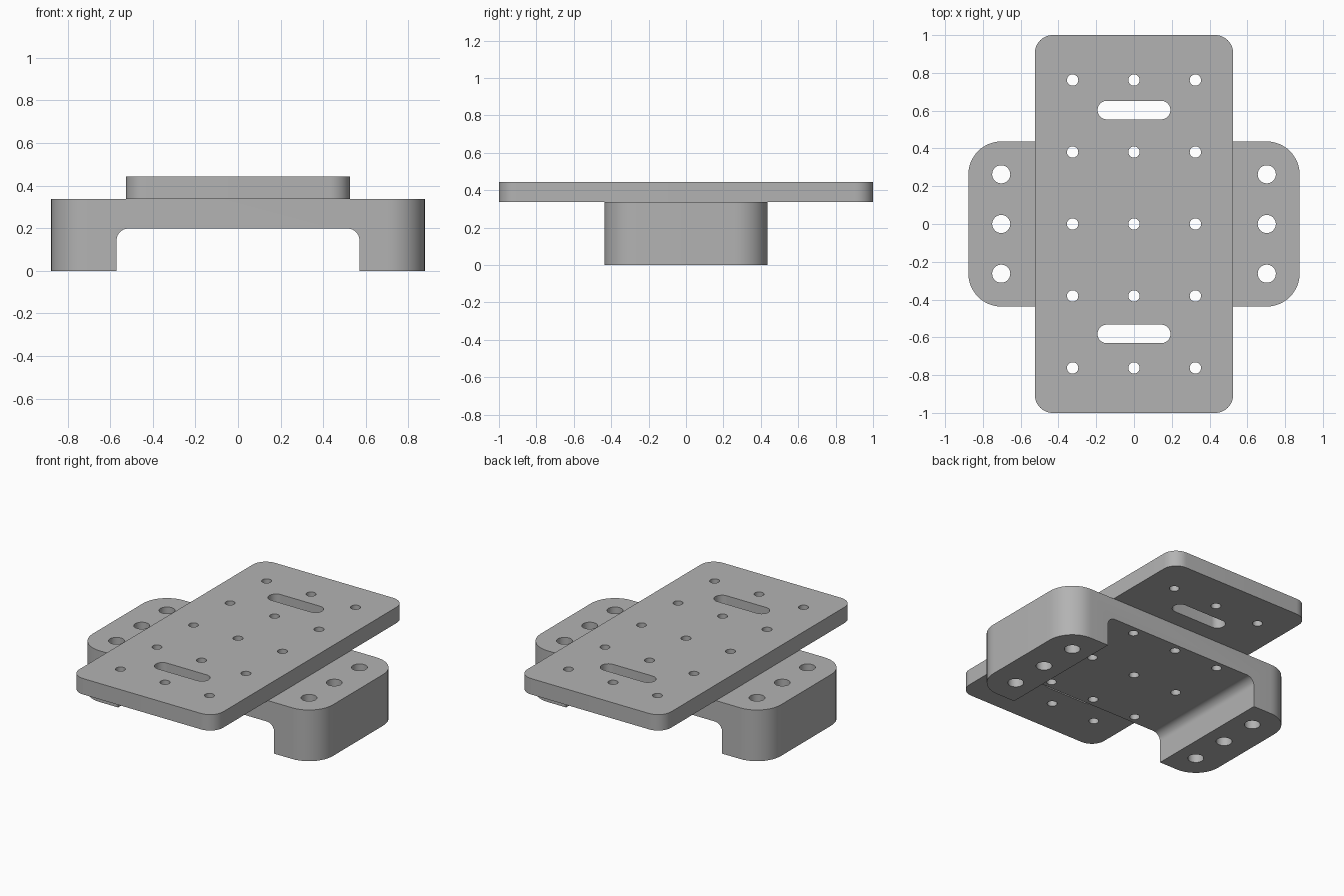
import bpy
import bmesh
from math import sin, cos, pi
from mathutils import Matrix

cube = bpy.data.objects.get("Cube")
if cube:
    bpy.data.objects.remove(cube, do_unlink=True)

grey = bpy.data.materials.new("machined grey")
grey.use_nodes = True
colour = (0.45, 0.45, 0.45, 1)
grey.diffuse_color = colour
grey.node_tree.nodes["Principled BSDF"].inputs["Base Color"].default_value = colour


def rounded(hx, hy, r, cx=0, cy=0, steps=12):
    """Outline of a rounded rectangle; a circle or slot when r fills it."""
    points = []
    for quarter, (sx, sy) in enumerate([(1, 1), (-1, 1), (-1, -1), (1, -1)]):
        for i in range(steps + 1):
            a = (quarter + i / steps) * pi / 2
            p = (cx + sx * (hx - r) + r * cos(a), cy + sy * (hy - r) + r * sin(a))
            if not points or max(abs(p[0] - points[-1][0]), abs(p[1] - points[-1][1])) > 1e-5:
                points.append(p)
    if max(abs(points[0][0] - points[-1][0]), abs(points[0][1] - points[-1][1])) < 1e-5:
        points.pop()
    return points


def prism(name, outlines, z0, z1, matrix=None):
    """Extrude each outline from z0 to z1 in one mesh."""
    bm = bmesh.new()
    for outline in outlines:
        low = [bm.verts.new((x, y, z0)) for x, y in outline]
        high = [bm.verts.new((x, y, z1)) for x, y in outline]
        bm.faces.new(low[::-1])
        bm.faces.new(high)
        for i in range(len(low)):
            j = (i + 1) % len(low)
            bm.faces.new((low[i], low[j], high[j], high[i]))
    if matrix:
        bm.transform(matrix)
    mesh = bpy.data.meshes.new(name)
    bm.to_mesh(mesh)
    bm.free()
    mesh.materials.append(grey)
    obj = bpy.data.objects.new(name, mesh)
    bpy.context.collection.objects.link(obj)
    return obj


def activate(obj):
    bpy.ops.object.select_all(action="DESELECT")
    obj.select_set(True)
    bpy.context.view_layer.objects.active = obj


def cut(obj, cutter):
    cutter.hide_render = True
    mod = obj.modifiers.new("cut", "BOOLEAN")
    mod.operation = "DIFFERENCE"
    mod.solver = "EXACT"
    mod.object = cutter
    activate(obj)
    bpy.ops.object.modifier_apply(modifier=mod.name)
    bpy.data.objects.remove(cutter, do_unlink=True)


def hole(x, y, r):
    return rounded(r, r, r, x, y, steps=8)


def screw_holes(rows):
    return [hole(x, y, 0.03) for x in (-0.325, 0, 0.325) for y in rows]


SEAM = 0.338
TOP = 0.443

# Bridge base: rounded block, channel underneath, mounting and screw holes
base = prism("bridge_base", [rounded(0.877, 0.437, 0.175)], 0, SEAM)
channel = rounded(0.57, 0.3, 0.055, cy=-0.102)
cut(base, prism("channel_cutter", [channel], -1, 1, Matrix.Rotation(pi / 2, 4, "X")))
mounts = [hole(x, y, 0.048) for x in (-0.703, 0.703) for y in (-0.263, 0, 0.263)]
cut(base, prism("base_hole_cutter", mounts + screw_holes((-0.381, 0, 0.381)), -0.5, 1))

# Top plate: screw hole grid and two slots
plate = prism("top_plate", [rounded(0.525, 1, 0.095)], SEAM, TOP)
slots = [rounded(0.193, 0.049, 0.049, cy=y) for y in (-0.582, 0.603)]
grid = screw_holes((-0.762, -0.381, 0, 0.381, 0.762))
cut(plate, prism("plate_hole_cutter", slots + grid, 0, 1))

# Smooth the rounded walls, keep the edges sharp
for obj in (base, plate):
    activate(obj)
    bpy.ops.object.shade_smooth_by_angle(angle=pi / 6)
